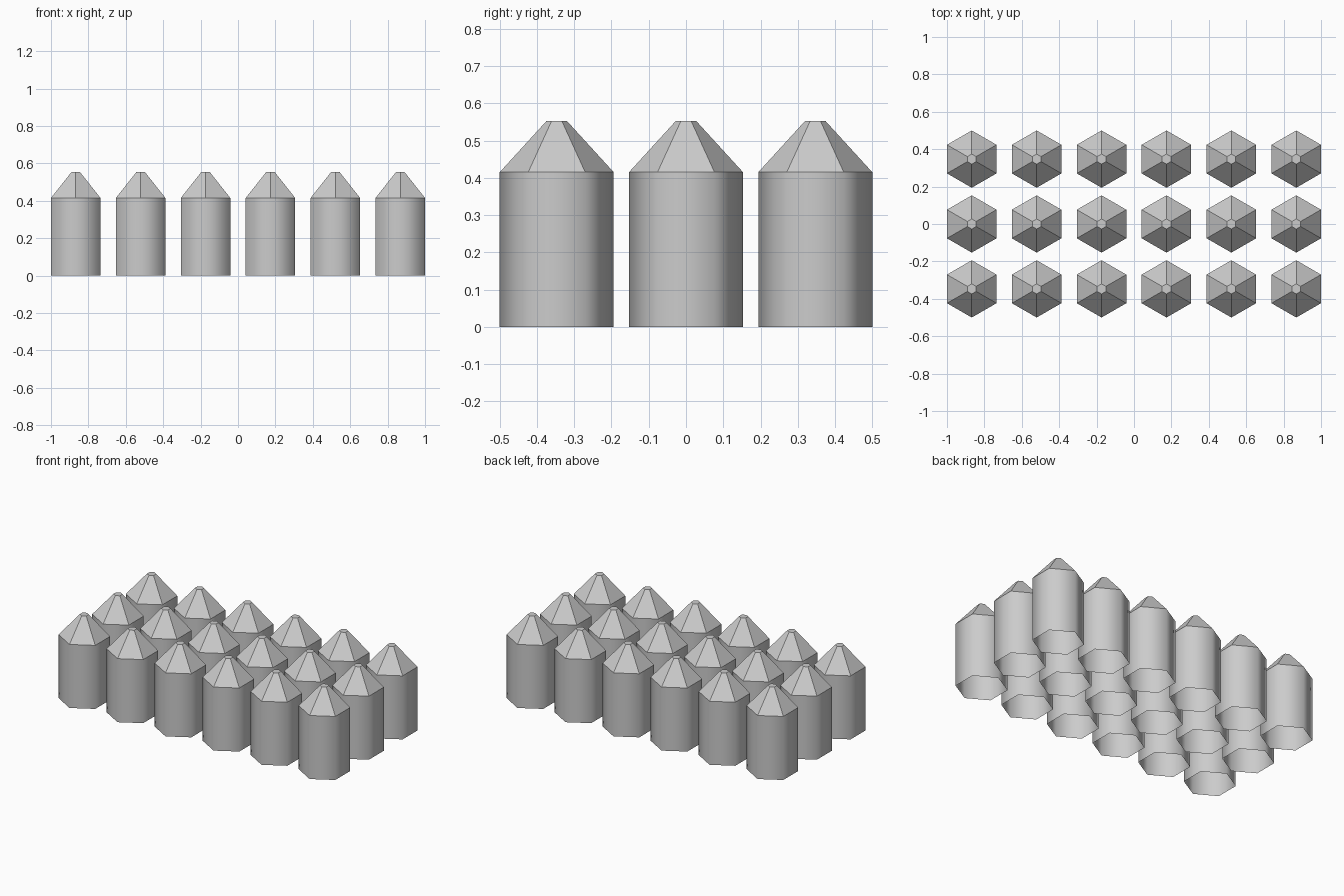
import bpy, bmesh, math

if "Cube" in bpy.data.objects:
    bpy.data.objects.remove(bpy.data.objects["Cube"])

SIDES, PITCH = 6, 0.347
# (radius, height) rings from base to blunt tip
PROFILE = [(0.153, 0.0), (0.153, 0.415), (0.027, 0.553)]

# One hexagonal post: open-bottomed smooth body, flat-faceted tapered tip
bm = bmesh.new()
rings = []
for r, z in PROFILE:
    angles = [math.pi / 2 + 2 * math.pi * k / SIDES for k in range(SIDES)]
    rings.append([bm.verts.new((r * math.cos(a), r * math.sin(a), z)) for a in angles])
for level, (low, high) in enumerate(zip(rings, rings[1:])):
    for k in range(SIDES):
        n = (k + 1) % SIDES
        face = bm.faces.new((low[k], low[n], high[n], high[k]))
        face.smooth = level == 0
bm.faces.new(rings[-1])
mesh = bpy.data.meshes.new("hex_post")
bm.to_mesh(mesh)
bm.free()

# Grid of 6 x 3 posts
for row in range(3):
    for col in range(6):
        post = bpy.data.objects.new(f"hex_post_{row + 1}_{col + 1}", mesh)
        post.location = ((col - 2.5) * PITCH, (row - 1) * PITCH, 0)
        bpy.context.collection.objects.link(post)
